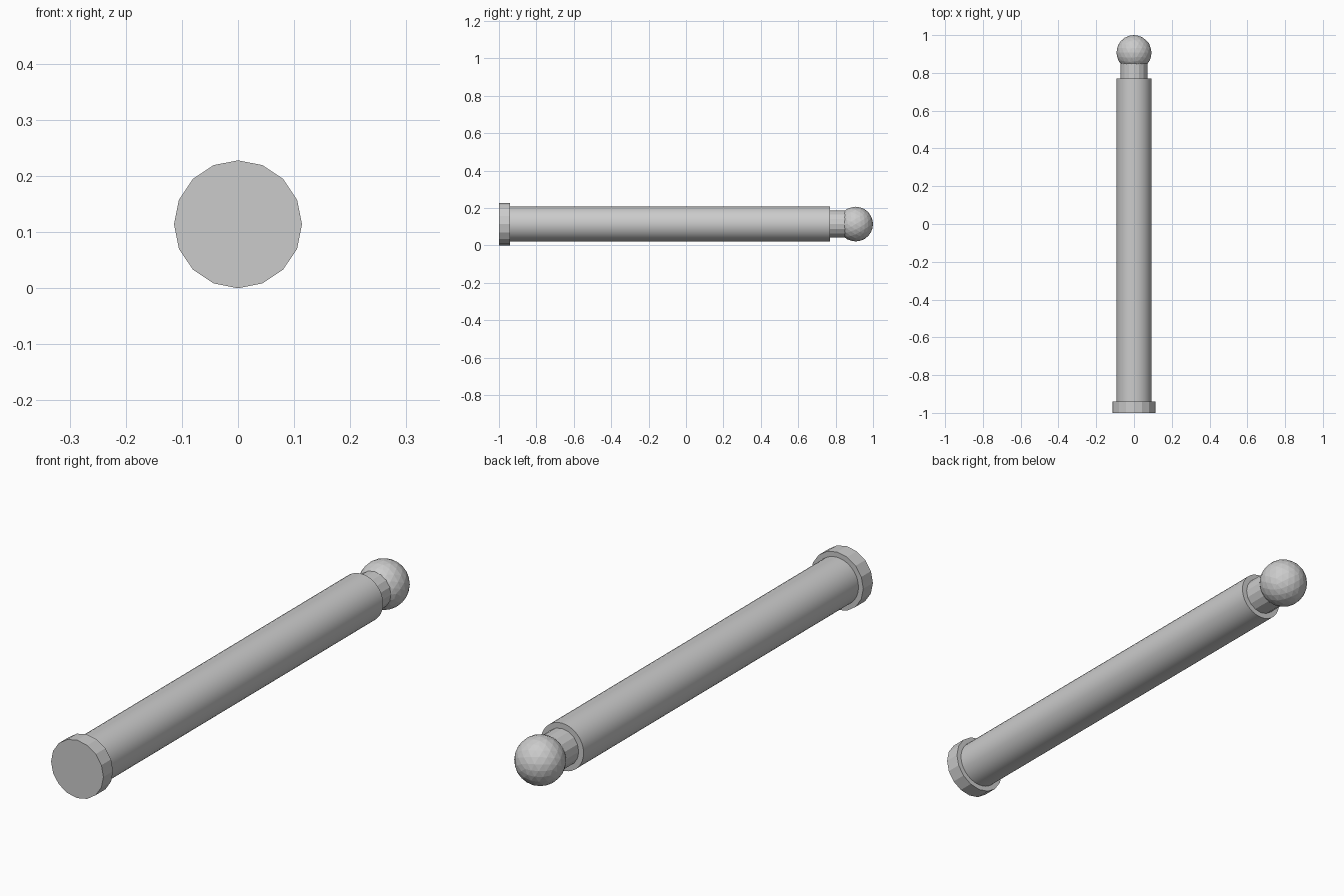
import bpy
import math

if "Cube" in bpy.data.objects:
    bpy.data.objects.remove(bpy.data.objects["Cube"])

AXIS_Z = 0.114  # height of the rod's centre line


def rod(name, radius, y0, y1, sides, smooth=False):
    """Cylinder lying along y between y0 and y1."""
    bpy.ops.mesh.primitive_cylinder_add(
        vertices=sides, radius=radius, depth=y1 - y0,
        location=(0, (y0 + y1) / 2, AXIS_Z), rotation=(math.pi / 2, 0, 0))
    obj = bpy.context.object
    obj.name = name
    bpy.ops.object.transform_apply(location=False, rotation=True, scale=False)
    if smooth:
        bpy.ops.object.shade_smooth_by_angle(angle=math.radians(30))
    return obj


# Wide flat end cap, long shaft and narrow neck
rod("end_cap", 0.114, -1.0, -0.94, 16)
rod("shaft", 0.093, -0.94, 0.77, 40, smooth=True)
rod("neck", 0.072, 0.77, 0.86, 16)

# Faceted ball tip
bpy.ops.mesh.primitive_ico_sphere_add(
    subdivisions=3, radius=0.093, location=(0, 0.907, AXIS_Z),
    rotation=(math.pi / 2, 0, 0))
bpy.context.object.name = "ball_tip"
